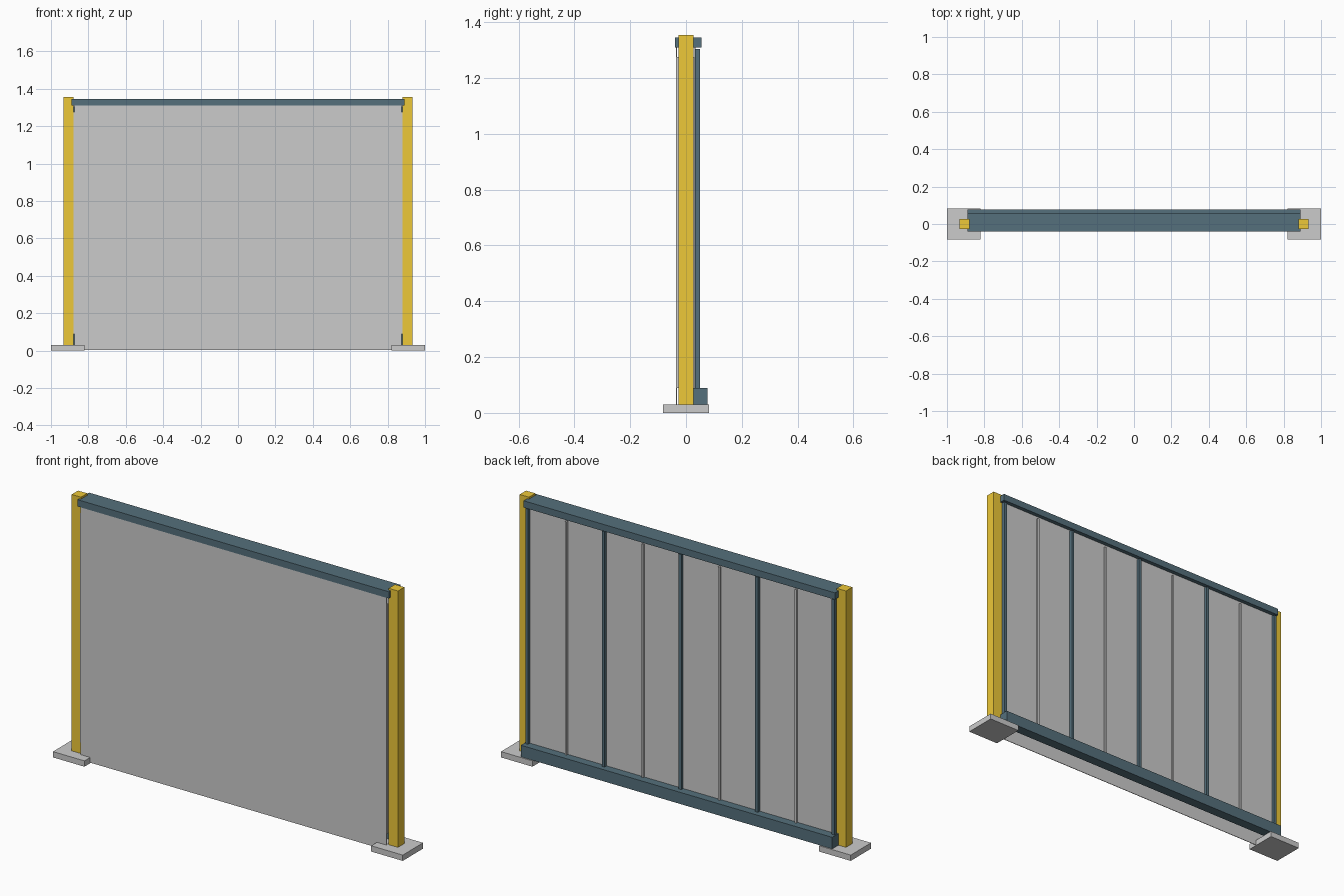
import bpy
import bmesh

if "Cube" in bpy.data.objects:
    bpy.data.objects.remove(bpy.data.objects["Cube"])


def material(name, rgb):
    m = bpy.data.materials.new(name)
    m.diffuse_color = (*rgb, 1)
    m.use_nodes = True
    m.node_tree.nodes["Principled BSDF"].inputs["Base Color"].default_value = m.diffuse_color
    return m


YELLOW = material("yellow_paint", (0.85, 0.58, 0.04))
SLATE = material("slate_paint", (0.09, 0.16, 0.20))


def box(name, x, y, z, mat=None):
    """Axis-aligned box from (min, max) ranges."""
    bm = bmesh.new()
    bmesh.ops.create_cube(bm, size=1)
    for v in bm.verts:
        v.co = [r[0] + (c + 0.5) * (r[1] - r[0]) for c, r in zip(v.co, (x, y, z))]
    me = bpy.data.meshes.new(name)
    bm.to_mesh(me)
    bm.free()
    ob = bpy.data.objects.new(name, me)
    bpy.context.collection.objects.link(ob)
    if mat:
        me.materials.append(mat)
    return ob


# Feet, posts and panel end strips, one per side
for side, s in (("left", -1), ("right", 1)):
    def span(a, b):
        return tuple(sorted((s * a, s * b)))
    box(side + "_foot", span(0.82, 1.0), (-0.083, 0.083), (0, 0.03))
    box(side + "_post", span(0.88, 0.933), (-0.026, 0.026), (0.03, 1.355), YELLOW)
    box(side + "_end_strip", span(0.872, 0.879), (-0.033, 0.030), (0.09, 1.275))

# Rails: cap over the top, kick rail along the back
box("top_rail", (-0.89, 0.89), (-0.04, 0.055), (1.31, 1.345), SLATE)
box("bottom_rail", (-0.89, 0.89), (0.025, 0.077), (0.03, 0.09), SLATE)

# Panel skins
box("front_sheet", (-0.875, 0.875), (-0.036, -0.033), (0.003, 1.312))
box("back_sheet", (-0.873, 0.873), (0.030, 0.034), (0.06, 1.312))

# Alternating heavy and light battens on the back
for i in range(9):
    x = -0.876 + i * 0.219
    if i % 2 == 0:
        box(f"heavy_batten_{i}", (x - 0.008, x + 0.008), (0.033, 0.05), (0.085, 1.305), SLATE)
    else:
        box(f"light_batten_{i}", (x - 0.005, x + 0.005), (0.033, 0.044), (0.085, 1.295))
